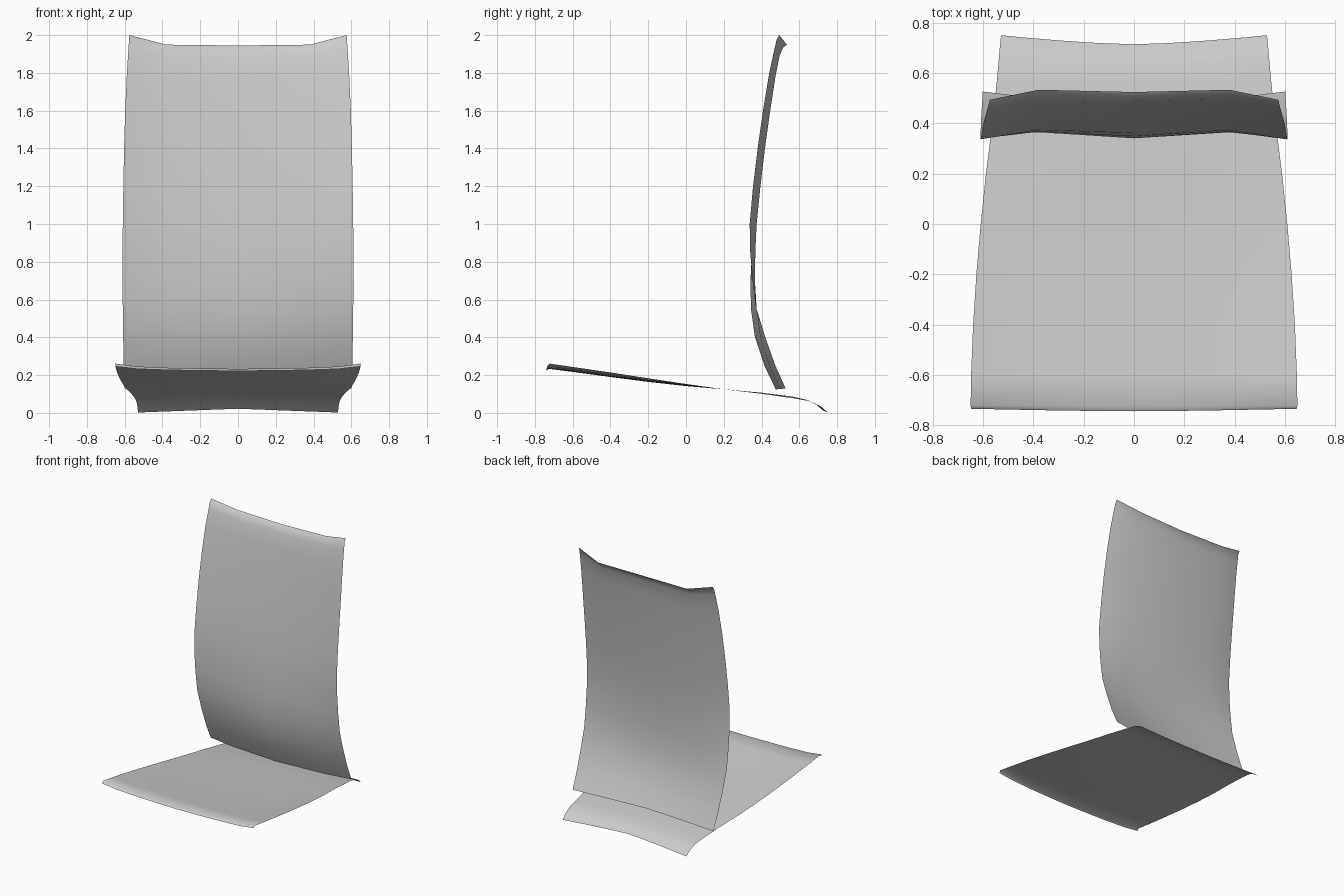
import bpy, bmesh


def sheet(name, rows):
    """Skin a mirrored, smooth sheet; each row lists points from centre to right edge."""
    bm = bmesh.new()
    grid = []
    for row in rows:
        full = [(-x, y, z) for x, y, z in reversed(row[1:])] + list(row)
        grid.append([bm.verts.new(p) for p in full])
    for a, b in zip(grid, grid[1:]):
        for i in range(len(a) - 1):
            bm.faces.new((a[i], a[i + 1], b[i + 1], b[i]))
    mesh = bpy.data.meshes.new(name)
    bm.to_mesh(mesh)
    bm.free()
    mesh.polygons.foreach_set("use_smooth", [True] * len(mesh.polygons))
    obj = bpy.data.objects.new(name, mesh)
    bpy.context.collection.objects.link(obj)
    return obj


# seat: (y, half width, centre height, rise at the side edge, y shift at the edge)
seat_profile = [
    (-0.745, 0.648, 0.222, 0.024, 0.010),
    (-0.725, 0.650, 0.233, 0.028, 0.003),
    (-0.600, 0.648, 0.217, 0.026, 0.0),
    (-0.400, 0.640, 0.190, 0.024, 0.0),
    (-0.200, 0.627, 0.164, 0.019, 0.0),
    (0.000, 0.610, 0.142, 0.011, 0.0),
    (0.200, 0.589, 0.125, 0.000, 0.0),
    (0.400, 0.564, 0.107, -0.006, 0.0),
    (0.560, 0.546, 0.087, -0.009, 0.005),
    (0.640, 0.538, 0.069, -0.007, 0.015),
    (0.685, 0.533, 0.048, -0.012, 0.027),
    (0.715, 0.529, 0.022, -0.020, 0.036),
]
spread = [(0, 0), (0.28, 0.08), (0.56, 0.2), (0.82, 0.45), (1, 1)]
seat_rows = []
for y, w, z, rise, shift in seat_profile:
    seat_rows.append([(w * f, y + shift * f ** 1.5, z + rise * (k if rise > 0 else f))
                      for f, k in spread])
sheet("seat", seat_rows)

# backrest: (z, half width, y at centre, y at mid, y at edge, rise of the edge)
back_profile = [
    (0.125, 0.602, 0.475, 0.500, 0.527, 0.005),
    (0.250, 0.605, 0.415, 0.442, 0.473, 0.0),
    (0.400, 0.608, 0.365, 0.393, 0.420, 0.0),
    (0.550, 0.610, 0.344, 0.370, 0.374, 0.0),
    (0.700, 0.611, 0.341, 0.365, 0.353, 0.0),
    (0.850, 0.611, 0.349, 0.367, 0.340, 0.0),
    (1.000, 0.610, 0.362, 0.374, 0.337, 0.0),
    (1.200, 0.607, 0.388, 0.394, 0.355, 0.0),
    (1.400, 0.603, 0.414, 0.418, 0.380, 0.005),
    (1.600, 0.597, 0.444, 0.446, 0.409, 0.010),
    (1.780, 0.588, 0.470, 0.474, 0.441, 0.022),
    (1.890, 0.580, 0.490, 0.496, 0.468, 0.037),
    (1.930, 0.577, 0.506, 0.514, 0.480, 0.047),
    (1.945, 0.575, 0.525, 0.534, 0.494, 0.055),
]
sheet("backrest", [[(0, yc, z), (0.38, ym, z + rise * 0.08), (w, ye, z + rise)]
                   for z, w, yc, ym, ye, rise in back_profile])
